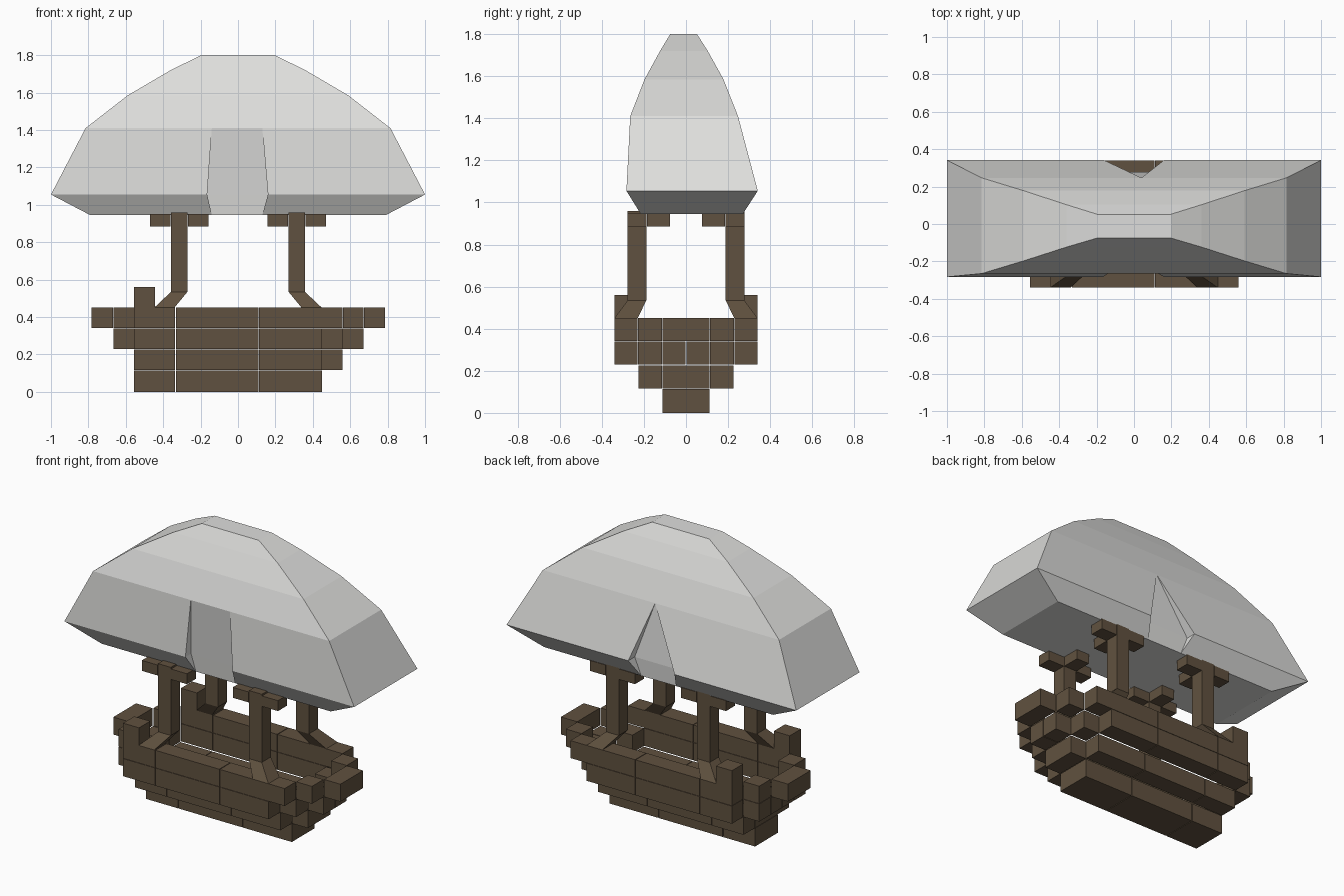
import bpy, bmesh

if "Cube" in bpy.data.objects:
    bpy.data.objects.remove(bpy.data.objects["Cube"])


def material(name, color):
    m = bpy.data.materials.new(name)
    m.diffuse_color = (*color, 1)
    m.use_nodes = True
    m.node_tree.nodes["Principled BSDF"].inputs["Base Color"].default_value = m.diffuse_color
    return m


CANVAS = material("pale canvas", (0.73, 0.73, 0.715))
WOOD = material("dark wood", (0.118, 0.083, 0.050))


def finish(name, bm, mat):
    bmesh.ops.remove_doubles(bm, verts=bm.verts, dist=1e-4)
    bmesh.ops.recalc_face_normals(bm, faces=bm.faces)
    me = bpy.data.meshes.new(name)
    bm.to_mesh(me)
    bm.free()
    me.materials.append(mat)
    ob = bpy.data.objects.new(name, me)
    bpy.context.collection.objects.link(ob)
    return ob


def loft(name, rings, mat):
    """Skin a stack of closed point rings and cap both ends."""
    bm = bmesh.new()
    rows = [[bm.verts.new(p) for p in ring] for ring in rings]
    for a, b in zip(rows, rows[1:]):
        for i in range(len(a)):
            j = (i + 1) % len(a)
            bm.faces.new((a[i], a[j], b[j], b[i]))
    bm.faces.new(rows[0][::-1])
    bm.faces.new(rows[-1])
    return finish(name, bm, mat)


def rect(x0, x1, y0, y1, z):
    return [(x0, y0, z), (x1, y0, z), (x1, y1, z), (x0, y1, z)]


def box(name, x0, x1, y0, y1, z0, z1):
    return loft(name, [rect(x0, x1, y0, y1, z0), rect(x0, x1, y0, y1, z1)], WOOD)


def span(s, a, b):
    """Mirror a y range to side s."""
    return sorted((s * a, s * b))


# Canopy: stacked rings (z, half length, front y, back y,
# front panel x0, x1, y, back panel x0, x1, y)
RINGS = [
    (0.945, 0.79, -0.215, 0.27, -0.14, 0.13, -0.215, -0.12, 0.12, 0.27),
    (1.055, 1.00, -0.283, 0.341, -0.165, 0.16, -0.227, -0.16, 0.16, 0.277),
    (1.41, 0.815, -0.265, 0.247, -0.14, 0.13, -0.265, 0.04, 0.04, 0.247),
    (1.585, 0.59, -0.197, 0.178, -0.14, 0.13, -0.197, 0.04, 0.04, 0.178),
    (1.72, 0.36, -0.123, 0.103, -0.14, 0.13, -0.123, 0.04, 0.04, 0.103),
    (1.80, 0.197, -0.075, 0.052, -0.14, 0.13, -0.075, 0.04, 0.04, 0.052),
]
loft("canopy", [
    [(x, y, z) for x, y in (
        (-h, f), (p, f), (p, pf), (q, pf), (q, f), (h, f),
        (h, b), (s, b), (s, pb), (r, pb), (r, b), (-h, b))]
    for z, h, f, b, p, q, pf, r, s, pb in RINGS], CANVAS)

# Hull planks, three lengths per row
LEVELS = [(0, 0.114), (0.116, 0.226), (0.229, 0.339), (0.341, 0.45)]
for k, (z0, z1) in enumerate(LEVELS):
    bow = 0.56 if k == 3 else 0.45
    for i, (x0, x1) in enumerate(((-0.555, -0.336), (-0.332, 0.109), (0.113, bow))):
        if k == 0:
            box(f"keel_plank_{i}", x0, x1, -0.112, 0.112, z0, z1)
            continue
        a, b = (0.115, 0.225) if k == 1 else (0.23, 0.34)
        for s in (-1, 1):
            box(f"hull_plank_{k}_{i}", x0, x1, *span(s, a, b), z0, z1)

# Stepped bow and stern blocks
box("bow_block_1", 0.45, 0.56, -0.112, 0.112, *LEVELS[1])
box("stern_block_1", -0.555, -0.445, -0.112, 0.112, *LEVELS[1])
box("bow_block_3", 0.673, 0.785, -0.112, 0.112, *LEVELS[3])
box("stern_block_3", -0.782, -0.668, -0.112, 0.112, *LEVELS[3])
for s in (-1, 1):
    y = span(s, 0.115, 0.228)
    box("bow_block_2", 0.56, 0.67, *span(s, 0.002, 0.112), *LEVELS[2])
    box("stern_block_2", -0.665, -0.555, *span(s, 0.002, 0.112), *LEVELS[2])
    box("bow_side_2", 0.45, 0.56, *y, *LEVELS[2])
    box("stern_side_2", -0.665, -0.555, *y, *LEVELS[2])
    box("bow_side_3", 0.562, 0.67, *y, *LEVELS[3])
    box("stern_side_3", -0.665, -0.557, *y, *LEVELS[3])
    # Raised stern posts
    box("stern_post", -0.555, -0.445, *span(s, 0.23, 0.34), 0.45, 0.56)

# Columns with splayed feet, and bracket blocks under the canopy
for sx in (-1, 1):
    for sy in (-1, 1):
        y = span(sy, 0.188, 0.277)
        col = rect(*span(sx, 0.27, 0.358), *y, 0.535)
        foot = rect(*span(sx, 0.34, 0.448), *span(sy, 0.23, 0.34), 0.45)
        top = [(px, py, 0.96) for px, py, _ in col]
        loft("column", [foot, col, top], WOOD)
        box("outer_bracket", *span(sx, 0.36, 0.47), *y, 0.885, 0.95)
        box("inner_bracket", *span(sx, 0.158, 0.268), *y, 0.885, 0.95)
        box("cross_bracket", *span(sx, 0.27, 0.358), *span(sy, 0.075, 0.186), 0.885, 0.95)
